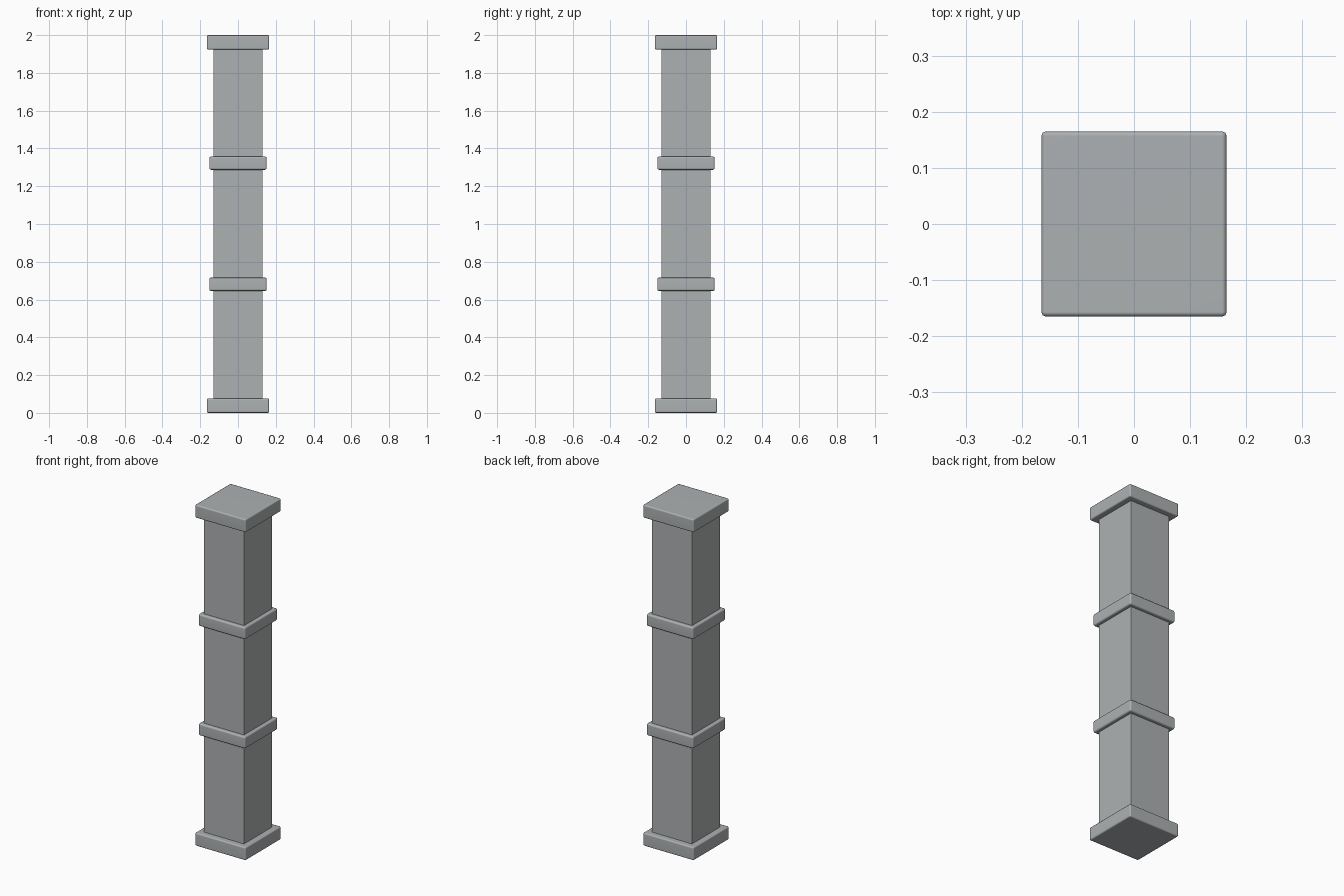
import bpy
import math

if "Cube" in bpy.data.objects:
    bpy.data.objects.remove(bpy.data.objects["Cube"])

# Dark, slightly cool grey stone
stone = bpy.data.materials.new("grey_stone")
stone.diffuse_color = (0.42, 0.44, 0.45, 1.0)
stone.use_nodes = True
stone.node_tree.nodes["Principled BSDF"].inputs["Base Color"].default_value = stone.diffuse_color


def block(name, half, z0, z1, bevel):
    """Square block with softly rounded edges and flat-shaded main faces."""
    bpy.ops.mesh.primitive_cube_add(size=1, location=(0, 0, (z0 + z1) / 2))
    ob = bpy.context.object
    ob.name = name
    ob.scale = (2 * half, 2 * half, z1 - z0)
    bpy.ops.object.transform_apply(location=False, rotation=False, scale=True)
    ob.data.materials.append(stone)
    mod = ob.modifiers.new("soft_edges", 'BEVEL')
    mod.width = bevel
    mod.segments = 2
    bpy.ops.object.modifier_apply(modifier=mod.name)
    bpy.ops.object.shade_smooth_by_angle(angle=math.radians(60))
    # Keep the large faces evenly lit
    mod = ob.modifiers.new("face_normals", 'WEIGHTED_NORMAL')
    mod.keep_sharp = True
    bpy.ops.object.modifier_apply(modifier=mod.name)
    return ob


# Square shaft, ends hidden inside base and cap
block("shaft", 0.131, 0.03, 1.97, 0.003)

# Base and cap
block("base", 0.165, 0.0, 0.077, 0.008)
block("cap", 0.165, 1.923, 2.0, 0.008)

# Two evenly spaced bands
for name, z in (("lower_band", 0.681), ("upper_band", 1.322)):
    block(name, 0.152, z - 0.035, z + 0.035, 0.009)
